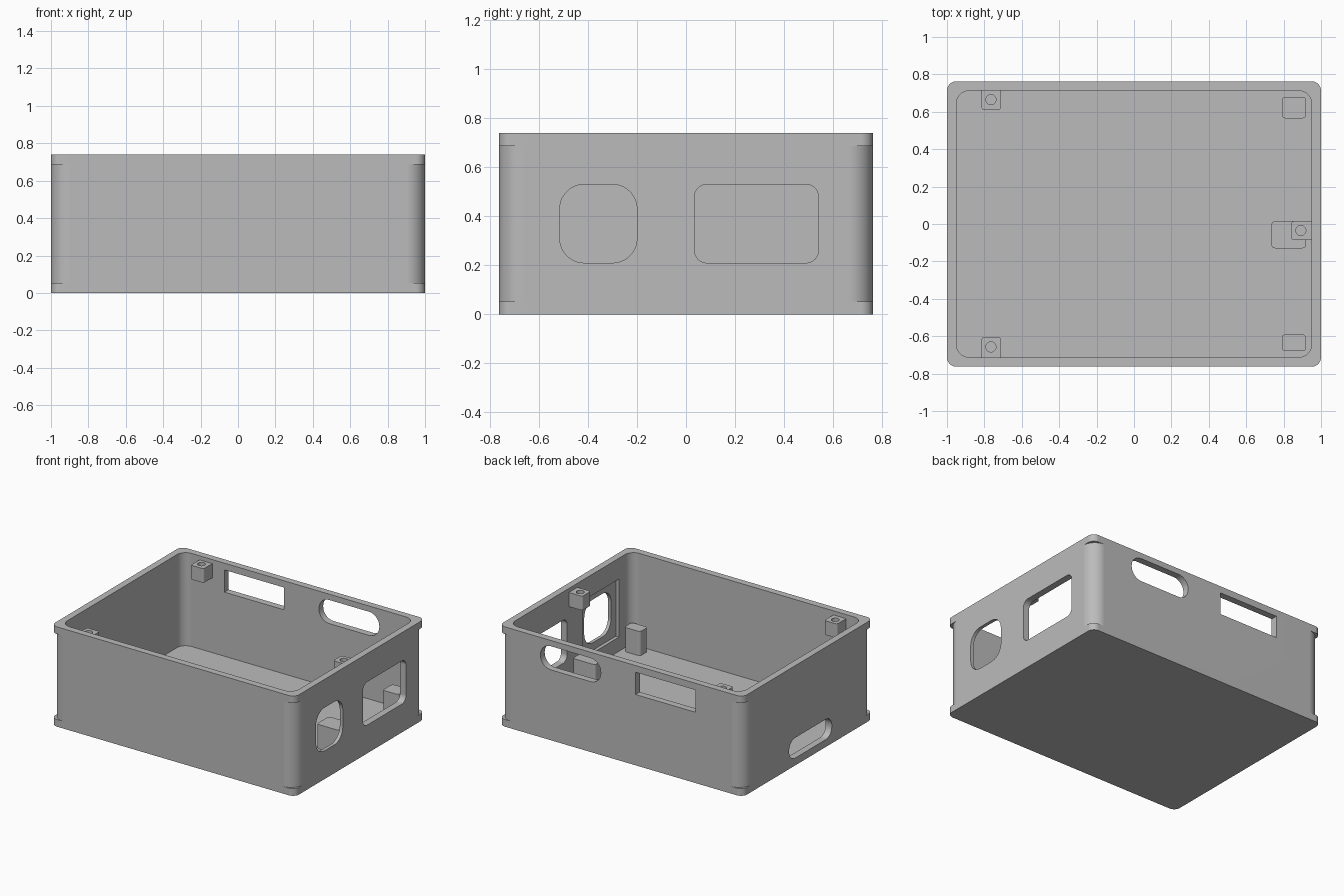
import bpy, bmesh, math
from mathutils import Vector

if "Cube" in bpy.data.objects:
    bpy.data.objects.remove(bpy.data.objects["Cube"], do_unlink=True)

HX, HY, H = 1.0, 0.7625, 0.74
WALL, FLOOR = 0.05, 0.05
COLUMN_R, LIP_R = 0.1, 0.05

grey = bpy.data.materials.new("plain_grey")
grey.use_nodes = True
grey.diffuse_color = (0.5, 0.5, 0.5, 1)
grey.node_tree.nodes["Principled BSDF"].inputs["Base Color"].default_value = (0.5, 0.5, 0.5, 1)


def make_object(name, bm):
    bmesh.ops.remove_doubles(bm, verts=bm.verts, dist=1e-5)
    bmesh.ops.recalc_face_normals(bm, faces=bm.faces)
    mesh = bpy.data.meshes.new(name)
    bm.to_mesh(mesh)
    bm.free()
    mesh.materials.append(grey)
    obj = bpy.data.objects.new(name, mesh)
    bpy.context.collection.objects.link(obj)
    return obj


def activate(obj):
    bpy.ops.object.select_all(action='DESELECT')
    obj.select_set(True)
    bpy.context.view_layer.objects.active = obj


def rounded_rect(a, b, r, n=10):
    """Outline spanning a = (min, max) by b = (min, max)."""
    pts = []
    corners = [(a[1] - r, b[1] - r), (a[0] + r, b[1] - r),
               (a[0] + r, b[0] + r), (a[1] - r, b[0] + r)]
    for k, (cx, cy) in enumerate(corners):
        for i in range(n + 1 if r else 1):
            t = math.pi / 2 * (k + i / n)
            pts.append((cx + r * math.cos(t), cy + r * math.sin(t)))
    return pts


def prism(name, outline, axis, lo, hi):
    """Extrude an outline along one axis between lo and hi."""
    def place(p, d):
        return Vector({'X': (d, p[0], p[1]), 'Y': (p[0], d, p[1]), 'Z': (p[0], p[1], d)}[axis])
    bm = bmesh.new()
    low = [bm.verts.new(place(p, lo)) for p in outline]
    high = [bm.verts.new(place(p, hi)) for p in outline]
    bm.faces.new(low)
    bm.faces.new(high)
    for i in range(len(low)):
        j = (i + 1) % len(low)
        bm.faces.new((low[i], low[j], high[j], high[i]))
    return make_object(name, bm)


def cut(target, cutter):
    cutter.hide_render = True
    mod = target.modifiers.new("cut", 'BOOLEAN')
    mod.operation = 'DIFFERENCE'
    mod.solver = 'EXACT'
    mod.object = cutter
    activate(target)
    bpy.ops.object.modifier_apply(modifier=mod.name)
    bpy.data.objects.remove(cutter, do_unlink=True)


def finish(obj):
    activate(obj)
    bpy.ops.object.shade_smooth_by_angle(angle=math.radians(30))
    mod = obj.modifiers.new("clean_shading", 'WEIGHTED_NORMAL')
    mod.keep_sharp = True


def box_ring(hx, hy, r, n=12):
    """Ring whose straight sides always end COLUMN_R from the corner."""
    pts = []
    for sx, sy in ((1, 1), (-1, 1), (-1, -1), (1, -1)):
        quarter = [(hx, hy - COLUMN_R)]
        for i in range(n):
            f = (i + 1) / (n + 1) if r == COLUMN_R else i / (n - 1)
            t = f * math.pi / 2
            quarter.append((hx - r + r * math.cos(t), hy - r + r * math.sin(t)))
        quarter.append((hx - COLUMN_R, hy))
        if sx * sy < 0:
            quarter.reverse()
        pts += [(sx * x, sy * y) for x, y in quarter]
    return pts


# Open box with lips at the corners, lofted up the outside and down the inside
ix, iy = HX - WALL, HY - WALL
levels = [(0, HX, HY, LIP_R), (0.053, HX, HY, LIP_R), (0.053, HX, HY, COLUMN_R),
          (H - 0.053, HX, HY, COLUMN_R), (H - 0.053, HX, HY, LIP_R),
          (H, HX, HY, LIP_R), (H, ix, iy, 0.07), (FLOOR, ix, iy, 0.07)]
bm = bmesh.new()
rings = [[bm.verts.new((x, y, z)) for x, y in box_ring(hx, hy, r)] for z, hx, hy, r in levels]
bm.faces.new(rings[0])
bm.faces.new(rings[-1])
for lower, upper in zip(rings, rings[1:]):
    for i in range(len(lower)):
        j = (i + 1) % len(lower)
        bm.faces.new((lower[i], lower[j], upper[j], upper[i]))
box = make_object("box_shell", bm)

# Openings through the walls: outline ranges, corner radius, axis, depth range
openings = [
    ((-0.515, -0.2), (0.21, 0.53), 0.1, 'X', 0.9, 1.1),
    ((-0.57, -0.145), (0.155, 0.585), 0, 'X', 0.9, 0.975),
    ((0.035, 0.54), (0.21, 0.53), 0.05, 'X', 0.9, 1.1),
    ((-0.28, 0.22), (0.055, 0.205), 0.07, 'X', -1.1, -0.9),
    ((-0.61, -0.12), (0.525, 0.69), 0, 'Y', 0.69, 0.9),
    ((0.165, 0.66), (0.522, 0.697), 0.085, 'Y', 0.69, 0.9),
]
for a, b, r, axis, lo, hi in openings:
    cut(box, prism("opening_cutter", rounded_rect(a, b, r), axis, lo, hi))
finish(box)

# Screw bosses set into the walls near the rim
bosses = [("back_screw_boss", (-0.815, -0.71), (0.61, 0.73), (-0.765, 0.665)),
          ("front_screw_boss", (-0.815, -0.71), (-0.73, -0.605), (-0.765, -0.657)),
          ("side_screw_boss", (0.84, 0.965), (-0.085, 0.015), (0.892, -0.035))]
for name, xs, ys, (cx, cy) in bosses:
    boss = prism(name, rounded_rect(xs, ys, 0.015, 4), 'Z', 0.605, 0.71)
    r = 0.027
    hole = rounded_rect((cx - r, cx + r), (cy - r, cy + r), r * 0.999, 6)
    cut(boss, prism("screw_hole_cutter", hole, 'Z', 0.63, 0.8))
    finish(boss)

# Support posts standing on the floor
posts = [("back_post", (0.79, 0.92), (0.565, 0.68)),
         ("front_post", (0.79, 0.92), (-0.68, -0.59)),
         ("middle_post", (0.735, 0.92), (-0.13, 0.015))]
for name, xs, ys in posts:
    finish(prism(name, rounded_rect(xs, ys, 0.02, 5), 'Z', FLOOR - 0.02, 0.23))
